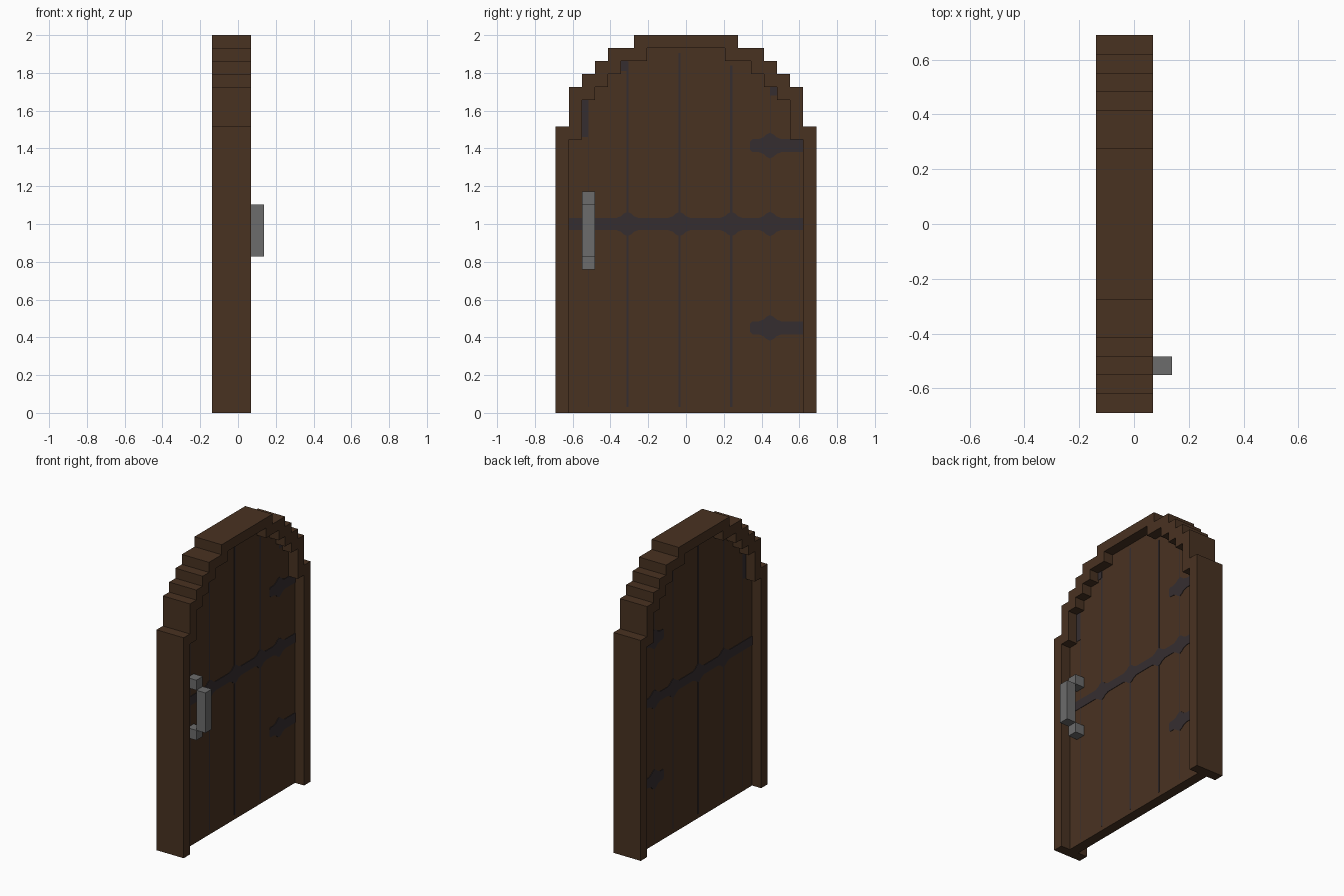
import bpy, bmesh

if "Cube" in bpy.data.objects:
    bpy.data.objects.remove(bpy.data.objects["Cube"])

U = 2 / 29  # block unit of the model


def material(name, rgb):
    m = bpy.data.materials.new(name)
    m.diffuse_color = (*rgb, 1)
    m.use_nodes = True
    m.node_tree.nodes["Principled BSDF"].inputs["Base Color"].default_value = m.diffuse_color
    return m


WOOD = material("dark_wood", (0.066, 0.032, 0.0155))
IRON = material("dark_iron", (0.036, 0.027, 0.030))
STEEL = material("grey_steel", (0.150, 0.150, 0.150))


def slab(name, profile, x0, x1, mat):
    """Extrude a closed (y, z) profile from x0 to x1."""
    bm = bmesh.new()
    face = bm.faces.new([bm.verts.new((x0, y, z)) for y, z in profile])
    ext = bmesh.ops.extrude_face_region(bm, geom=[face])
    verts = [g for g in ext["geom"] if isinstance(g, bmesh.types.BMVert)]
    bmesh.ops.translate(bm, verts=verts, vec=(x1 - x0, 0, 0))
    bmesh.ops.recalc_face_normals(bm, faces=bm.faces[:])
    me = bpy.data.meshes.new(name)
    bm.to_mesh(me)
    bm.free()
    me.materials.append(mat)
    ob = bpy.data.objects.new(name, me)
    bpy.context.collection.objects.link(ob)
    return ob


def rect(y0, y1, z0, z1):
    return [(y0, z0), (y1, z0), (y1, z1), (y0, z1)]


def stepped_arch(steps):
    """Stepped outline from bottom right over the top to bottom left, in units."""
    right, z = [], 0
    for half, top in steps:
        right += [(half * U, z * U), (half * U, top * U)]
        z = top
    return right + [(-y, z) for y, z in reversed(right)]


outer = stepped_arch([(10, 22), (9, 25), (8, 26), (7, 27), (6, 28), (4, 29)])
inner = stepped_arch([(9, 21), (8, 24), (7, 25), (6, 26), (5, 27), (3, 28)])

# Frame and recessed door leaf
slab("door_frame", outer + inner[::-1], -2 * U, U, WOOD)
slab("door_leaf", inner, -U, 0, WOOD)


def strap(y0, y1, zc, half, bumps, tip):
    """Iron strap outline, flaring to a point at each bump."""
    top = [(y0, half - tip)]
    if tip:
        top.append((y0 + tip, half))
    for b in bumps:
        for dy, dz in ((-0.062, 0), (-0.035, 0.010), (-0.020, 0.024), (0, 0.034),
                       (0.020, 0.024), (0.035, 0.010), (0.062, 0)):
            top.append((b + dy, half + dz))
    top.append((y1, half))
    return [(y, zc + h) for y, h in top] + [(y, zc - h) for y, h in reversed(top)]


# Painted ironwork and plank seams on both faces of the leaf
for side, x, d in (("front", 0, 1), ("back", -U, -1)):
    def plate(name, prof, t=0.003):
        slab(side + "_" + name, prof, x - d * 0.001, x + d * t, IRON)

    plate("middle_strap", strap(-9 * U, 9 * U, 1.0, 0.031,
                                (-0.31, -0.035, 0.24, 0.445), 0))
    for label, z in (("upper", 1.415), ("lower", 0.45)):
        plate(label + "_hinge", strap(0.34, 9 * U, z, 0.034, (0.445,), 0.012))
    for i, (y, w, top) in enumerate(((-0.31, 0.012, 1.86), (-0.035, 0.012, 1.905),
                                     (0.24, 0.012, 1.84), (-0.517, 0.003, 1.65),
                                     (0.445, 0.003, 1.72))):
        plate(f"plank_seam_{i}", rect(y - w / 2, y + w / 2, 0.03, top), 0.0015)
    for i, r in enumerate(((-8 * U, -0.517, 1.46, 24 * U), (-5 * U, -0.31, 1.81, 27 * U),
                           (0.445, 7 * U, 1.68, 25 * U))):
        plate(f"corner_patch_{i}", rect(*r), 0.002)

# Pull handle: two mounts and a raised bar
for label, z in (("lower", 11), ("upper", 16)):
    slab(f"handle_{label}_mount", rect(-8 * U, -7 * U, z * U, (z + 1) * U), 0, U, STEEL)
slab("handle_bar", rect(-8 * U, -7 * U, 12 * U, 16 * U), U, 2 * U, STEEL)
